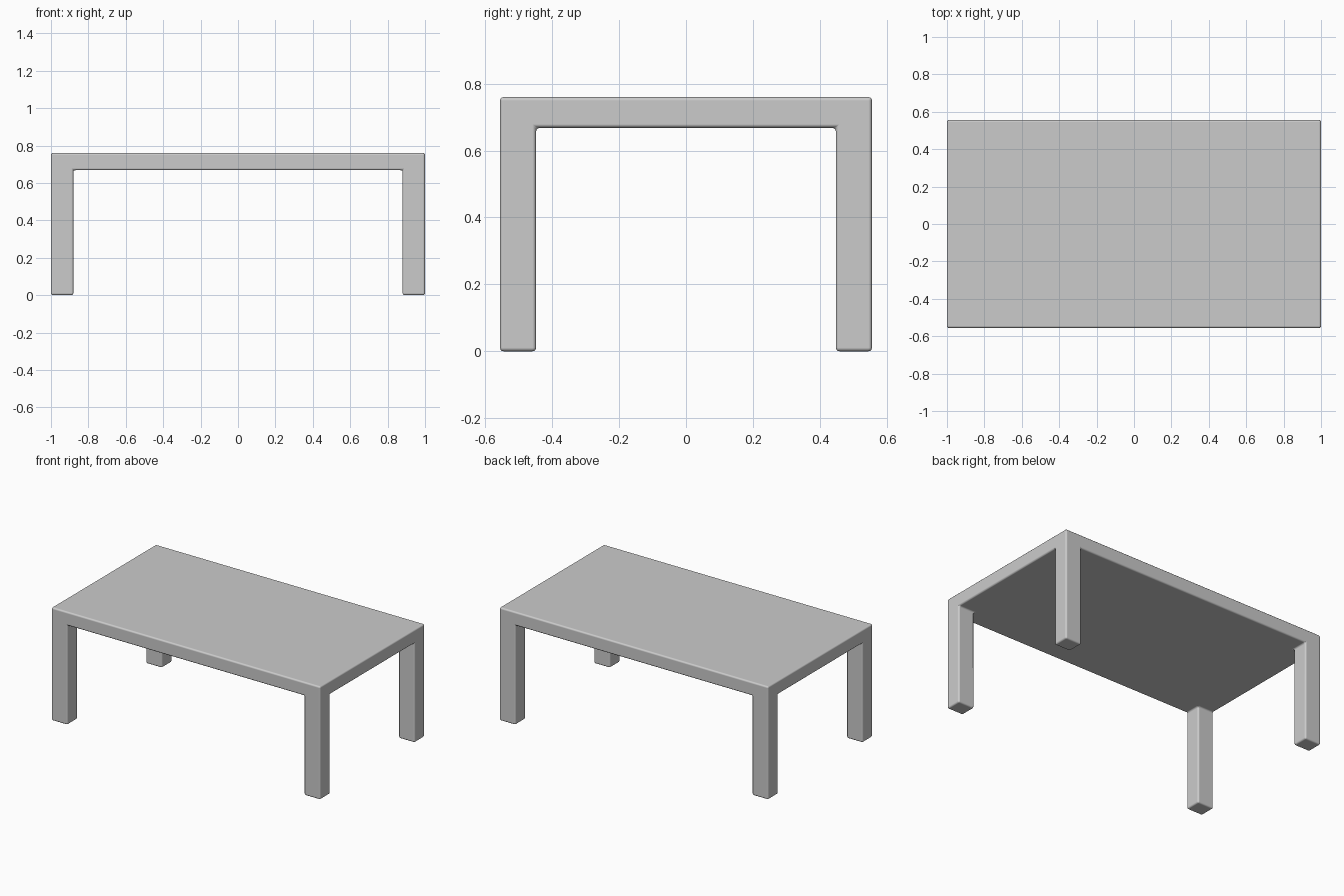
import bpy, bmesh
from mathutils import Matrix, Vector

if "Cube" in bpy.data.objects:
    bpy.data.objects.remove(bpy.data.objects["Cube"])

HX, HY = 1.0, 0.556            # half length, half depth
TOP, UNDER = 0.76, 0.668       # table top surface and underside
LX, LY = 0.88, 0.448           # inner faces of the legs

bm = bmesh.new()

# table top slab
bmesh.ops.create_cube(bm, size=1, matrix=Matrix.Translation((0, 0, (TOP + UNDER) / 2))
                      @ Matrix.Diagonal((2 * HX, 2 * HY, TOP - UNDER, 1)))

# cut lines that mark off the leg corners
for axis, d in ((Vector((1, 0, 0)), LX), (Vector((0, 1, 0)), LY)):
    for s in (-1, 1):
        bmesh.ops.bisect_plane(bm, geom=bm.verts[:] + bm.edges[:] + bm.faces[:],
                               plane_co=axis * d * s, plane_no=axis)

# legs pulled down from the four underside corners
bm.normal_update()
corners = []
for f in bm.faces:
    c = f.calc_center_median()
    if f.normal.z < -0.9 and abs(c.x) > LX and abs(c.y) > LY:
        corners.append(f)
feet = bmesh.ops.extrude_discrete_faces(bm, faces=corners)["faces"]
bmesh.ops.translate(bm, verts=[v for f in feet for v in f.verts], vec=(0, 0, -UNDER))
bmesh.ops.recalc_face_normals(bm, faces=bm.faces[:])

mesh = bpy.data.meshes.new("table")
bm.to_mesh(mesh)
bm.free()
mesh.shade_smooth()
table = bpy.data.objects.new("table", mesh)
bpy.context.collection.objects.link(table)

# softened edges
bevel = table.modifiers.new("rounded_edges", "BEVEL")
bevel.width = 0.011
bevel.segments = 3
bevel.limit_method = "ANGLE"
bevel.harden_normals = True
